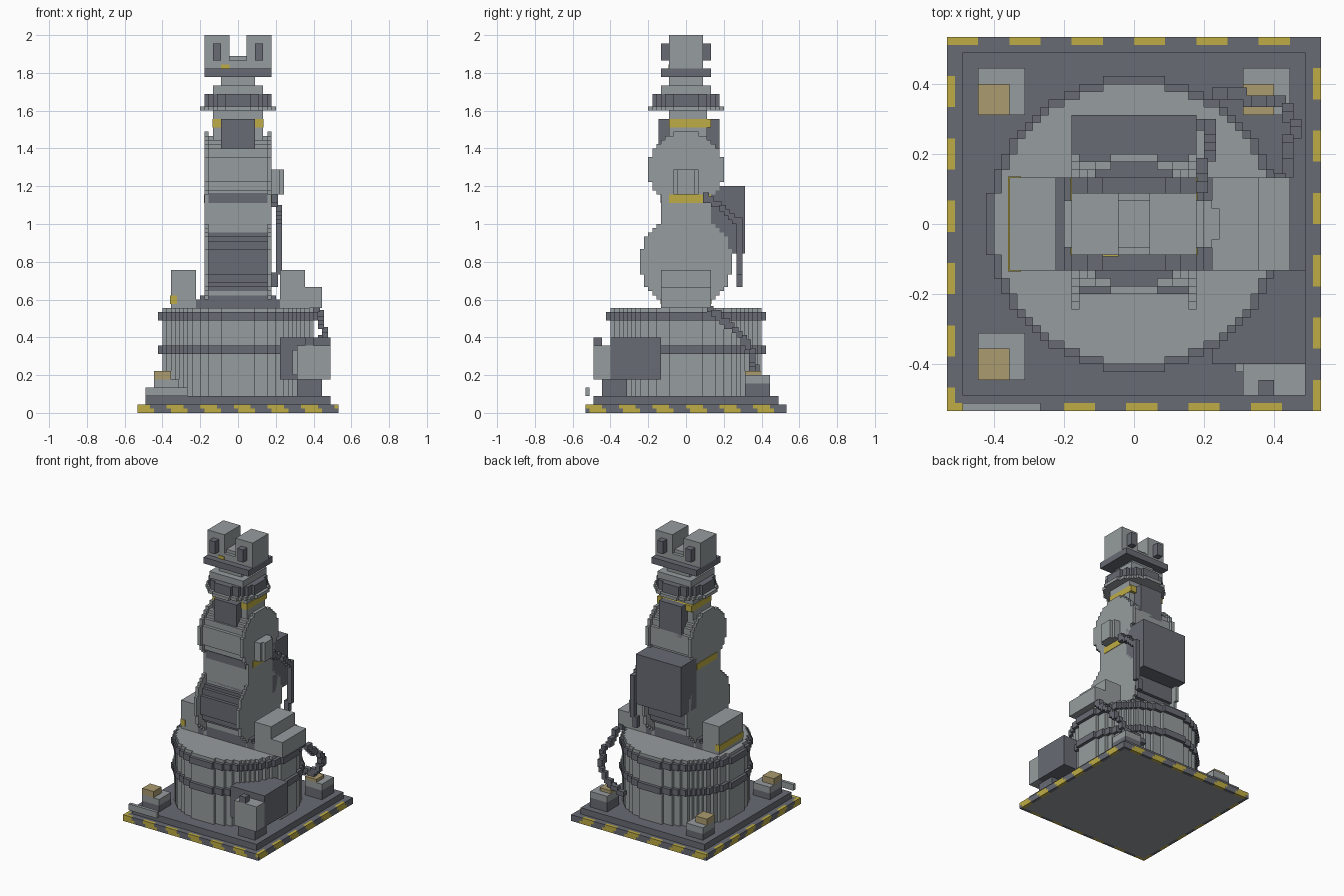
import bpy, bmesh, math
from mathutils import Vector

if "Cube" in bpy.data.objects:
    bpy.data.objects.remove(bpy.data.objects["Cube"])

V = 2 / 90  # one block; all sizes below are counted in blocks


def material(name, rgb):
    m = bpy.data.materials.new(name)
    m.diffuse_color = (*rgb, 1)
    m.use_nodes = True
    m.node_tree.nodes["Principled BSDF"].inputs["Base Color"].default_value = m.diffuse_color
    return m


LIGHT = material("light grey", (0.305, 0.333, 0.342))
DARK = material("dark grey", (0.138, 0.147, 0.175))
YELLOW = material("hazard yellow", (0.515, 0.413, 0.058))
TAN = material("dull brass", (0.40, 0.325, 0.16))


def finish(name, bm, mats):
    bmesh.ops.recalc_face_normals(bm, faces=bm.faces)
    me = bpy.data.meshes.new(name)
    bm.to_mesh(me)
    bm.free()
    for m in mats:
        me.materials.append(m)
    ob = bpy.data.objects.new(name, me)
    bpy.context.collection.objects.link(ob)
    return ob


def add_box(bm, b, index=0):
    x0, x1, y0, y1, z0, z1 = b
    vs = [bm.verts.new((x * V, y * V, z * V)) for z in (z0, z1)
          for x, y in ((x0, y0), (x1, y0), (x1, y1), (x0, y1))]
    for f in ((3, 2, 1, 0), (4, 5, 6, 7), (0, 1, 5, 4), (1, 2, 6, 5), (2, 3, 7, 6), (3, 0, 4, 7)):
        bm.faces.new([vs[i] for i in f]).material_index = index


def boxes(name, mat, *bs):
    bm = bmesh.new()
    for b in bs:
        add_box(bm, b)
    return finish(name, bm, [mat])


def stair(name, mat, widths, start, d0, d1, axis="z"):
    """Prism whose outline steps through a list of half widths, one per row."""
    right = []
    for i, w in enumerate(widths):
        if i == 0 or w != widths[i - 1]:
            if right:
                right.append((widths[i - 1], start + i))
            right.append((w, start + i))
    right.append((widths[-1], start + len(widths)))
    outline = right + [(-w, r) for w, r in reversed(right)]
    bm = bmesh.new()
    place = (lambda w, r, d: (w, r, d)) if axis == "z" else (lambda w, r, d: (d, w, r))
    face = bm.faces.new([bm.verts.new(Vector(place(w, r, d0)) * V) for w, r in outline])
    ext = bmesh.ops.extrude_face_region(bm, geom=[face])["geom"]
    move = Vector(place(0, 0, d1 - d0)) * V
    bmesh.ops.translate(bm, vec=move, verts=[g for g in ext if isinstance(g, bmesh.types.BMVert)])
    return finish(name, bm, [mat])


def chord(r, d):
    return round(math.sqrt(max(r * r - d * d, 0)))


def disc(name, mat, r, z0, z1):
    stair(name, mat, [chord(r, i + 0.5) for i in range(-r, r)], -r, z0, z1)


def chain(name, path):
    """Cable made of blocks stepping along a path given in units."""
    bm = bmesh.new()
    seen = set()
    for a, b in zip(path, path[1:]):
        a, b = Vector(a), Vector(b)
        n = max(1, math.ceil((b - a).length / V))
        for i in range(n + 1):
            p = tuple(round(c / V) for c in a.lerp(b, i / n))
            if p not in seen:
                seen.add(p)
                x, y, z = p
                add_box(bm, (x - 1, x + .5, y - 1, y + .5, z - 1, z + .5))
    finish(name, bm, [DARK])


# base plate with diagonal hazard stripes round the rim
boxes("base_plate", DARK, (-23, 23, -23, 23, 0.05, 2), (-22, 22, -22, 22, 2, 4))
boxes("base_underside", LIGHT, (-23, 23, -23, 23, 0, 0.05))
rim = bmesh.new()
for k in range(2):
    for i in range(-24, 24):
        for j in range(-24, 24):
            if i in (-24, 23) or j in (-24, 23):
                add_box(rim, (i, i + 1, j, j + 1, k, k + 1), int((i + j + k) % 8 < 4))
finish("hazard_rim", rim, [DARK, YELLOW])
boxes("front_rail", LIGHT, (-22, -12, -24, -23, 4, 6))

# corner mounts
for label, x, y, z in (("front_left", -20, -20, 8), ("back_left", -20, 14, 8), ("back_right", 14, 14, 9)):
    boxes(label + "_mount_foot", DARK, (x, x + 6, y, y + 6, 4, z - 2))
    boxes(label + "_mount", LIGHT, (x, x + 6, y, y + 6, z - 2, z))
    boxes(label + "_mount_cap", TAN, (x, x + 4, y, y + 4, z, 10))
boxes("front_right_mount_foot", DARK, (14, 20, -20, -14, 4, 8))

# side motor
boxes("motor_body", DARK, (10, 22, -18, -6, 8, 18))
boxes("motor_cover", LIGHT, (14, 22, -22, -18, 8, 16), (13, 14, -19, -18, 9, 15))
boxes("motor_knob", DARK, (16, 18, -22, -20, 16, 18))

# turning drum
disc("drum", LIGHT, 18, 4, 25)
disc("drum_lower_ring", DARK, 19, 14, 16)
disc("drum_upper_ring", DARK, 19, 22, 24)

# shoulder
boxes("shoulder_slab", DARK, (-10, 10, -6, 6, 25, 27), (-9, 9, -6, 6, 27, 28))
boxes("shoulder_blocks", LIGHT, (-16, -10, -6, 6, 25, 34), (10, 16, -6, 6, 25, 34), (16, 20, -6, 6, 25, 30))
boxes("shoulder_stripe", YELLOW, (-16.2, -14.5, -6.1, 6.1, 26, 28))

# arm: two side plates with round joints, and a core between them
plate = [max(chord(11, z + .5 - 36), chord(9, z + .5 - 58), 6 if z < 58 else 0) for z in range(25, 67)]
for label, s in (("left", -1), ("right", 1)):
    stair(label + "_arm_plate", LIGHT, plate, 25, s * 7, s * 8, "x")
    boxes(label + "_arm_stripe", YELLOW, (min(s * 7.9, s * 8.15), max(s * 7.9, s * 8.15), -4, 6, 50, 52))
stair("lower_joint_core", DARK, [chord(9, i + .5) for i in range(-9, 9)], 27, -7, 7, "x")
stair("upper_joint_core", LIGHT, [chord(8, i + .5) for i in range(-8, 8)], 50, -7, 7, "x")
boxes("arm_core", LIGHT, (-7, 7, -6, 6, 28, 50))
boxes("arm_band", DARK, (-7, 7, -6.1, 6.1, 50, 52.4))
boxes("elbow_cap", LIGHT, (8, 10, -3, 3, 52, 58), (10, 11, -2, 2, 52, 58))
boxes("back_box", DARK, (-8, 8, 6, 14, 38, 54))

# wrist
boxes("wrist_neck", LIGHT, (-6, 6, -4, 5, 62, 72))
boxes("wrist_stripe", YELLOW, (-6.1, 6.1, -4.1, 5.9, 68, 70))
boxes("wrist_boxes", DARK, (-4, 4, -6.5, -4, 63, 70), (-4, 4, 5, 8, 60, 70))
disc("wrist_flange", LIGHT, 9, 72, 73)
disc("wrist_collar", DARK, 8, 73, 76)
boxes("wrist_top", LIGHT, (-6, 6, -6, 6, 76, 78), (-4, 4, -4, 4, 78, 80))

# gripper
boxes("gripper_plate", DARK, (-8, 8, -6, 6, 80, 82))
boxes("gripper_jaws", LIGHT, (-8, -2, -4, 4, 82, 90), (2, 8, -4, 4, 82, 90))
boxes("gripper_bridge", LIGHT, (-2, 2, -4, 4, 82, 84), (-2, 2, -3, 3, 84, 85))
boxes("gripper_mark", YELLOW, (-4, -2, -4.2, -4, 82, 83))
boxes("gripper_pads", DARK, *[(x, x + 2, y, y + 2, 84, 88) for x in (-6, 4) for y in (-6, 4)])

# cables
chain("arm_cable", [(.2, .1, 1.15), (.21, .18, 1.1), (.22, .28, 1.02), (.23, .29, .88), (.2, .285, .68)])
chain("base_cable", [(.42, .11, .57), (.45, .2, .5), (.46, .29, .42), (.43, .35, .34), (.35, .36, .24), (.24, .38, .23)])
